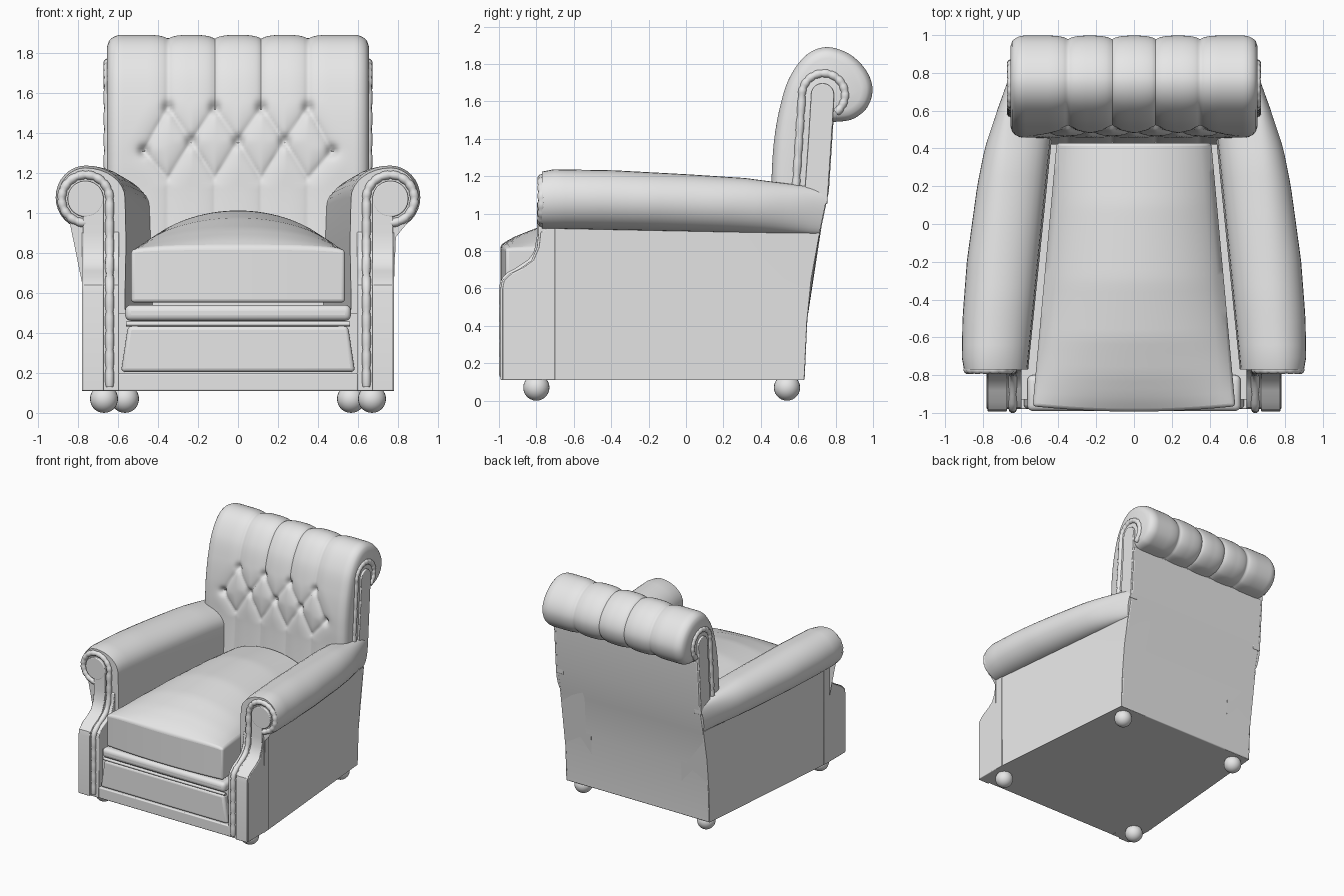
import bpy, bmesh, math
from mathutils import Vector

if "Cube" in bpy.data.objects:
    bpy.data.objects.remove(bpy.data.objects["Cube"])

leather = bpy.data.materials.new("plain_grey_leather")
leather.diffuse_color = (0.8, 0.8, 0.8, 1)
leather.use_nodes = True
leather.node_tree.nodes["Principled BSDF"].inputs["Base Color"].default_value = leather.diffuse_color


def finish(name, bm, bevel=0, angle=35):
    bmesh.ops.recalc_face_normals(bm, faces=bm.faces[:])
    me = bpy.data.meshes.new(name)
    bm.to_mesh(me)
    bm.free()
    ob = bpy.data.objects.new(name, me)
    bpy.context.collection.objects.link(ob)
    me.materials.append(leather)
    bpy.ops.object.select_all(action='DESELECT')
    ob.select_set(True)
    bpy.context.view_layer.objects.active = ob
    bpy.ops.object.shade_smooth_by_angle(angle=math.radians(angle))
    if bevel:
        m = ob.modifiers.new("soft_edges", 'BEVEL')
        m.width, m.segments, m.limit_method = bevel, 4, 'ANGLE'
        m.angle_limit = math.radians(40)
    return ob


def interp(table, t):
    for (a, va), (b, vb) in zip(table, table[1:]):
        if t <= b:
            return va + (vb - va) * max(0, (t - a) / (b - a))
    return table[-1][1]


def loft(bm, rings, closed=True, caps=True):
    vs = [[bm.verts.new(p) for p in r] for r in rings]
    n = len(vs[0])
    for a, b in zip(vs, vs[1:]):
        for i in range(n if closed else n - 1):
            j = (i + 1) % n
            bm.faces.new((a[i], a[j], b[j], b[i]))
    if caps:
        bm.faces.new(vs[0])
        bm.faces.new(vs[-1])
    return vs


def slab(name, yz, x0, x1, bevel=0):
    """Extrude a side profile across x."""
    bm = bmesh.new()
    loft(bm, [[(x, y, z) for y, z in yz] for x in (x0, x1)])
    return finish(name, bm, bevel)


def box(name, wb, wt, y0, y1, z0, z1, bevel):
    bm = bmesh.new()
    loft(bm, [[(-w, y0, z), (w, y0, z), (w, y1, z), (-w, y1, z)]
              for w, z in ((wb, z0), (wt, z1))])
    return finish(name, bm, bevel)


def tube(name, pts, radius, ruffle=0.0):
    """Round welt along a path, optionally gathered into small pleats."""
    bm = bmesh.new()
    pts = [Vector(p) for p in pts]
    rings = []
    for i, p in enumerate(pts):
        t = (pts[min(i + 1, len(pts) - 1)] - pts[max(i - 1, 0)]).normalized()
        ref = Vector((1, 0, 0)) if abs(t.x) < 0.9 and name.startswith("back") else Vector((0, 1, 0))
        if abs(t.dot(ref)) > 0.95:
            ref = Vector((0, 0, 1))
        u = t.cross(ref).normalized()
        w = t.cross(u)
        r = radius * (1 - ruffle * (i % 4 == 0))
        rings.append([p + r * (math.cos(k * math.pi / 5) * u + math.sin(k * math.pi / 5) * w)
                      for k in range(10)])
    loft(bm, rings)
    return finish(name, bm, angle=60)


# Shared side-view curves: rear face and front of the arm posts
REAR = [(0.11, 0.63), (0.55, 0.65), (0.88, 0.71), (1.12, 0.76), (1.5, 0.785)]
POST = [(0.11, -0.98), (0.6, -0.98), (0.64, -0.972), (0.68, -0.93), (0.71, -0.87),
        (0.75, -0.815), (0.82, -0.785), (0.9, -0.777), (1.3, -0.777)]
ARM_OUT = [(-0.77, 0.9), (-0.72, 0.912), (-0.5, 0.908), (-0.2, 0.885), (0.2, 0.83),
           (0.4, 0.79), (0.6, 0.725), (0.74, 0.675)]
ARM_TOP = [(-0.77, 1.225), (-0.72, 1.237), (-0.4, 1.232), (0, 1.21), (0.3, 1.19), (0.6, 1.15), (0.74, 1.12)]

# Base, rear panel and front rails
slab("base_box", [(-0.93, 0.11), (0.62, 0.11), (0.64, 0.5), (-0.93, 0.5)], -0.6, 0.6)
slab("rear_panel", [(y + 0.004, z) for z, y in REAR] + [(0.62, 1.5), (0.55, 1.1), (0.5, 0.11)],
     -0.655, 0.655, 0.008)
box("bottom_rail", 0.6, 0.6, -0.98, -0.85, 0.11, 0.2, 0.008)
box("front_panel", 0.585, 0.55, -0.978, -0.85, 0.205, 0.435, 0.02)
box("front_bolster", 0.565, 0.565, -0.99, -0.8, 0.46, 0.54, 0.03)
tube("front_welt", [(-0.56, -0.965, 0.445), (0, -0.968, 0.445), (0.56, -0.965, 0.445)], 0.012)

# Seat cushion with a crowned top
bm = bmesh.new()
RISE = [(-1, 0), (-0.93, 0.24), (-0.8, 0.52), (-0.6, 0.8), (-0.3, 1), (0.1, 1), (0.45, 0.8)]
NX, NY = 28, 36
rows = []
for j in range(NY + 1):
    row = []
    for i in range(NX + 1):
        u, t = -1 + 2 * i / NX, j / NY
        y0 = -0.965 - 0.028 * (1 - u * u)
        y = y0 + t * (0.43 - y0)
        w = 0.537 - 0.125 * (y + 0.97) / 1.37
        z = 0.815 + 0.185 * interp(RISE, y) * (1 - u * u) ** 0.7 + 0.012 * (1 - u * u)
        row.append((u * w, y, z))
    rows.append(row)
loft(bm, rows, closed=False, caps=False)
rim = [e for e in bm.edges if e.is_boundary]
ext = bmesh.ops.extrude_edge_only(bm, edges=rim)["geom"]
for v in ext:
    if isinstance(v, bmesh.types.BMVert):
        v.co.z = 0.552
bmesh.ops.contextual_create(bm, geom=[e for e in bm.edges if e.is_boundary])
finish("seat_cushion", bm, 0.018)

# Tufted back cushion: rolled profile with creases pressed into it
prof = [(0.42, 0.7), (0.44, 0.9), (0.455, 1.1), (0.46, 1.25), (0.472, 1.4), (0.50, 1.56),
        (0.55, 1.72), (0.64, 1.845), (0.75, 1.89), (0.87, 1.855), (0.96, 1.77), (0.997, 1.67),
        (0.97, 1.57), (0.89, 1.505), (0.79, 1.49)]
P = [Vector((0, y, z)) for y, z in prof]
line = []
for k in range(len(P) - 1):
    a, b, c, d = P[max(k - 1, 0)], P[k], P[k + 1], P[min(k + 2, len(P) - 1)]
    for s in range(10):
        t = s / 10
        line.append(0.5 * (2 * b + (c - a) * t + (2 * a - 5 * b + 4 * c - d) * t * t
                           + (3 * b - a - 3 * c + d) * t ** 3))
line.append(P[-1])
SEAMS = (-0.35, -0.117, 0.117, 0.35)
MIDS = (-0.47, -0.233, 0, 0.233, 0.47)
mid_z = lambda m: 1.31 if abs(m) > 0.4 else 1.36
creases = [((x, 1.53), (x, 9), 0.024) for x in SEAMS] + [((x, 0), (x, 1.17), 0.014) for x in SEAMS]
creases += [((x, z), (m, mid_z(m)), 0.026) for x in SEAMS for z in (1.53, 1.17)
            for m in MIDS if abs(x - m) < 0.13]
buttons = [(x, 1.53) for x in SEAMS] + [(m, mid_z(m)) for m in MIDS]


def press(x, v):
    best = 0
    for (ax, az), (bx, bz), depth in creases:
        dx, dz = bx - ax, bz - az
        t = min(1, max(0, ((x - ax) * dx + (v - az) * dz) / (dx * dx + dz * dz)))
        q = min(1, math.hypot(x - ax - t * dx, v - az - t * dz) / 0.1)
        best = max(best, depth * (1 - math.sqrt(1 - (1 - q) ** 2)))
    for bx, bz in buttons:
        best += 0.03 * math.exp(-((x - bx) ** 2 + (v - bz) ** 2) / 0.0007)
    e = min(1, max(0, (abs(x) - 0.58) / 0.075))
    return best + 0.06 * (1 - math.sqrt(1 - e * e))


bm = bmesh.new()
cols = []
for i in range(132):
    x = -0.655 + 0.01 * i
    col = []
    for k, p in enumerate(line):
        t = line[min(k + 1, len(line) - 1)] - line[max(k - 1, 0)]
        inward = Vector((0, t.z, -t.y)).normalized()
        v = p.z if k <= 80 else 2.0
        q = p + inward * press(x, v)
        col.append((x, q.y, q.z))
    cols.append(col)
loft(bm, cols)
finish("tufted_back", bm, angle=50)

for s, side in ((-1, "left"), (1, "right")):
    # Rolled arm: one cross-section swept to the slanted rear
    bm = bmesh.new()
    rings = []
    for j in range(25):
        t = j / 24
        y = -0.77 + 1.51 * t
        xo = 0.78 - 0.12 * (y + 0.77) / 1.51
        xi = 0.565 - 0.12 * (y + 0.77) / 1.2
        xr, zt = max(interp(ARM_OUT, y), xo + 0.01), interp(ARM_TOP, y)
        zb = 0.92 - 0.03 * t
        zc, rz, cx = (zt + zb) / 2, (zt - zb) / 2, xo - 0.015
        sec = [(xo, 0.11), (xo, 0.4), (xo, 0.65), (xo, zb + 0.004)]
        for k in range(17):
            a = math.radians(-90 + 180 * k / 16)
            sec.append((cx + (xr - cx) * math.cos(a), zc + rz * math.sin(a)))
        for k in range(1, 9):
            a = math.radians(90 + 90 * k / 8)
            sec.append((cx + (cx - xi) * math.cos(a), zc + rz * math.sin(a)))
        sec += [(xi - 0.005, 0.85), (xi, 0.6), (xi, 0.11)]
        rings.append([(s * x, -0.77 + t * (interp(REAR, z) + 0.77), z) for x, z in sec])
    loft(bm, rings)
    finish(side + "_arm", bm)

    # Front post, its raised facing and scroll head
    front = [(y, z) for z, y in POST[:-1]]
    slab(side + "_post", front + [(-0.7, 0.95), (-0.7, 0.11)], s * 0.595, s * 0.78, 0.006)
    face = [(y - 0.012, z) for y, z in front] + [(-0.789, 1.07)]
    slab(side + "_post_facing", face + [(-0.74, 1.07), (-0.74, 0.8), (-0.9, 0.6), (-0.9, 0.11)],
         s * 0.672, s * 0.775, 0.006)
    bm = bmesh.new()
    loft(bm, [[(s * (0.762 + 0.09 * math.cos(k * math.pi / 20)), y,
                1.07 + 0.09 * math.sin(k * math.pi / 20)) for k in range(40)] for y in (-0.79, -0.72)])
    finish(side + "_scroll_head", bm, 0.006)

    # Gathered welt running up the post and around the scroll
    path = [(s * 0.642, interp(POST, z), z) for z in [0.13 + 0.0235 * k for k in range(40)]]
    for k in range(49):
        a = math.radians(180 - 270 * k / 48)
        path.append((s * (0.762 + 0.12 * math.cos(a)), -0.772, 1.07 + 0.12 * math.sin(a)))
    tube(side + "_post_welt", path, 0.022, 0.18)

    # Side panel of the back with its scroll and gathered welt
    panel = [(0.63, 1.05), (0.655, 1.4), (0.668, 1.62)]
    panel += [(0.73 - 0.062 * math.cos(k * math.pi / 10), 1.635 + 0.062 * math.sin(k * math.pi / 10))
              for k in range(11)]
    panel += [(0.785, 1.5), (0.755, 1.05)]
    slab(side + "_back_side_panel", panel, s * 0.6, s * 0.67, 0.006)
    path = [(s * 0.65, 0.585 + 0.035 * k / 20, 1.1 + 0.53 * k / 20) for k in range(20)]
    for k in range(45):
        a = math.radians(180 - 235 * k / 44)
        path.append((s * 0.65, 0.735 + 0.115 * math.cos(a), 1.635 + 0.115 * math.sin(a)))
    tube("back_welt_" + side, path, 0.023, 0.18)

    # Ball feet
    for fx, fy, end in ((0.67, -0.8, "front"), (0.565, 0.54, "rear")):
        bm = bmesh.new()
        bmesh.ops.create_uvsphere(bm, u_segments=24, v_segments=14, radius=0.07)
        bmesh.ops.translate(bm, verts=bm.verts[:], vec=(s * fx, fy, 0.07))
        finish(f"{end}_{side}_foot", bm, angle=60)
